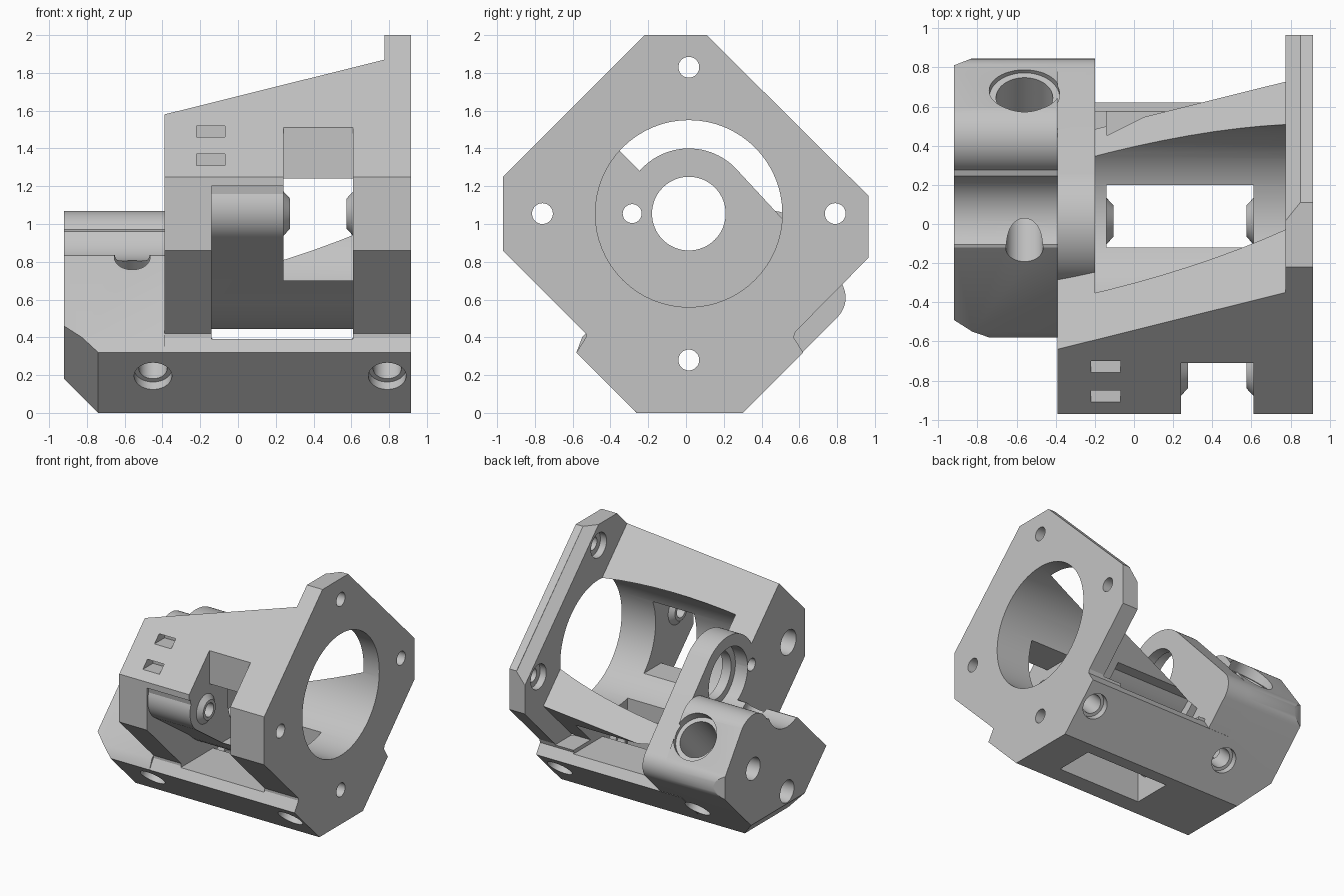
import bpy, bmesh, math
from mathutils import Vector

cube = bpy.data.objects.get("Cube")
if cube:
    bpy.data.objects.remove(cube, do_unlink=True)

grey = bpy.data.materials.new("light grey plastic")
grey.use_nodes = True
grey.diffuse_color = (0.55, 0.55, 0.55, 1)
grey.node_tree.nodes["Principled BSDF"].inputs["Base Color"].default_value = (0.55, 0.55, 0.55, 1)

CY, CZ = 0.015, 1.055      # motor axis
PITCH = 0.775              # screw distance from the axis


def finish(name, bm):
    bmesh.ops.recalc_face_normals(bm, faces=bm.faces)
    mesh = bpy.data.meshes.new(name)
    bm.to_mesh(mesh)
    bm.free()
    ob = bpy.data.objects.new(name, mesh)
    bpy.context.collection.objects.link(ob)
    mesh.materials.append(grey)
    return ob


def extrude(name, points, vector):
    bm = bmesh.new()
    face = bm.faces.new([bm.verts.new(p) for p in points])
    new = bmesh.ops.extrude_face_region(bm, geom=[face])["geom"]
    bmesh.ops.translate(bm, vec=vector, verts=[v for v in new if isinstance(v, bmesh.types.BMVert)])
    return finish(name, bm)


def along_x(name, x0, x1, profile):
    return extrude(name, [(x0, y, z) for y, z in profile], (x1 - x0, 0, 0))


def box(name, x0, x1, y0, y1, z0, z1):
    return along_x(name, x0, x1, [(y0, z0), (y1, z0), (y1, z1), (y0, z1)])


def slope(name, profile):
    """Prism from (x, y+z) points, running along the upper front diagonal."""
    return extrude(name, [(x, c / 2 + 1.5, c / 2 - 1.5) for x, c in profile], (0, -4, 4))


def rod(name, start, direction, length, r1, r2=None):
    d = Vector(direction).normalized()
    mat = Vector((0, 0, 1)).rotation_difference(d).to_matrix().to_4x4()
    mat.translation = Vector(start) + d * length / 2
    bm = bmesh.new()
    bmesh.ops.create_cone(bm, cap_ends=True, segments=64, radius1=r1,
                          radius2=r1 if r2 is None else r2, depth=length, matrix=mat)
    return finish(name, bm)


def x_rod(name, x0, x1, y, z, r1, r2=None):
    return rod(name, (x0, y, z), (1 if x1 > x0 else -1, 0, 0), abs(x1 - x0), r1, r2)


def combine(target, other, operation):
    mod = target.modifiers.new("join", "BOOLEAN")
    mod.operation, mod.object, mod.solver = operation, other, "EXACT"
    bpy.context.view_layer.objects.active = target
    bpy.ops.object.modifier_apply(modifier=mod.name)
    bpy.data.objects.remove(other, do_unlink=True)


def cut(*cutters):
    for c in cutters:
        combine(body, c, "DIFFERENCE")


def add(*parts):
    for p in parts:
        combine(body, p, "UNION")


def arc(y, z, r, a0, a1, n):
    angles = [math.radians(a0 + (a1 - a0) * i / n) for i in range(n + 1)]
    return [(y + r * math.cos(a), z + r * math.sin(a)) for a in angles]


# Motor bracket: long octagonal prism
body = along_x("extruder_body", -0.39, 0.915, [
    (-0.26, 0), (0.30, 0), (0.62, 0.32), (0.57, 0.40), (0.58, 0.43), (0.965, 0.82),
    (0.965, 1.15), (0.11, 2), (-0.22, 2), (-0.97, 1.25), (-0.97, 0.86),
    (-0.53, 0.42), (-0.53, 0.40), (-0.58, 0.32)])

# Sloping cut leaves the end plate and two side walls; bevel on the plate
cut(slope("slope_cutter", [(-0.5, 0.885), (0.775, 1.52), (0.775, 4), (-0.5, 4)]),
    slope("bevel_cutter", [(0.6, 1.8), (0.85, 2.11), (0.85, 4), (0.6, 4)]),
    along_x("rear_wall_cutter", -0.2, 0.775, [(0.355, 0.42), (1.5, 0.42), (1.5, 1.565)]),
    x_rod("motor_bore", -0.2, 1.2, CY, CZ, 0.495))

# Recess around the tube wall
tube = arc(CY, CZ, 0.625, 225, 315, 16)
boss_curve = arc(-0.76, 1.09, 0.2, 160, 235, 12)
cut(along_x("recess_cutter", -0.14, 0.61,
            [(-1.2, 1.24), (-0.955, 1.2)] + boss_curve + tube + [(1.2, 0.61), (1.2, 0.39), (-1.2, 0.39)]),
    box("front_notch", 0.24, 0.61, -1.2, -0.71, 0.3, 1.7),
    box("front_window", 0.24, 0.61, -1.2, -0.2, 0.7, 1.24),
    box("bottom_window", -0.14, 0.61, -0.12, 0.20, -0.2, 0.75))

# Round tongue that carries the bearing
add(along_x("bearing_tongue", -0.39, -0.2,
            arc(CY, CZ, 0.345, 180, 45, 32) + arc(0.70, 0.61, 0.145, 45, -45, 12)
            + [(0.30, 0), (-0.26, 0), (-0.33, 0.5)]))

# Filament block with a rounded crest
block = along_x("filament_block", -0.92, -0.39,
                [(-0.26, 0), (0.30, 0)] + arc(0.70, 0.61, 0.145, -45, 45, 12)
                + arc(0.45, 0.87, 0.2, 45, 150, 16)
                + [(-0.12, 0.83), (-0.55, 0.40), (-0.58, 0.32)])
add(block)
cut(slope("front_chamfer", [(-1, 0.07), (-0.74, -0.26), (-0.74, -2), (-1, -2)]),
    extrude("bottom_chamfer", [(-1, -1, 0.26), (-0.74, -1, 0), (-1, -1, -0.1)], (0, 2, 0)),
    extrude("rear_chamfer", [(-1, 0.78, -1), (-0.82, 0.85, -1), (-1, 0.95, -1)], (0, 0, 3)),
    x_rod("bearing_seat", -1, -0.28, CY, CZ, 0.25),
    x_rod("shaft_hole", -0.5, 0, CY, CZ, 0.195))

# Raised screw bosses
for y, z, x0 in ((CY - PITCH, CZ, 0.24), (CY, CZ - PITCH, -0.14)):
    add(x_rod("screw_boss", x0 - 0.02, x0 + 0.035, y, z, 0.14, 0.08),
        x_rod("screw_boss", 0.63, 0.575, y, z, 0.14, 0.08))

# Screw holes parallel to the motor axis
for y, z in ((CY - PITCH, CZ), (CY + PITCH, CZ), (CY, CZ - PITCH), (CY, CZ + PITCH)):
    x0 = 0.7 if y + z > 1.5 else -1.2
    cut(x_rod("screw_hole", x0, 1.2, y, z, 0.055))
    if x0 > 0:
        cut(x_rod("screw_head_seat", 0.7, 0.83, y, z, 0.1))
cut(x_rod("front_head_seat", -0.5, -0.2, CY - PITCH, CZ, 0.1),
    x_rod("pivot_hole", -0.5, 0, -0.285, CZ, 0.05),
    x_rod("bottom_head_seat", -1, -0.5, CY, CZ - PITCH, 0.09),
    x_rod("block_hole", -1, -0.6, 0.45, 0.63, 0.09))

# Diagonal holes: filament port, cross hole and mounting holes
cut(rod("filament_port", (-0.56, 0.9, 1.1), (0, -1, -1), 1.0, 0.145),
    rod("port_rim", (-0.56, 0.9, 1.1), (0, -1, -1), 0.36, 0.18),
    rod("cross_hole", (-0.56, -0.35, 1.05), (0, 1, -1), 0.8, 0.095))
for x in (-0.45, 0.79):
    for y, side in ((-0.45, 1), (0.49, -1)):
        cut(rod("mount_hole", (x, y - side * 0.1, 0.1), (0, side, 1), 0.45, 0.075),
            rod("mount_rim", (x, y - side * 0.1, 0.1), (0, side, 1), 0.19, 0.1))

# Cable tie slots in the front wall
for y, z in ((-0.73, 1.49), (-0.88, 1.34)):
    cut(box("tie_slot", -0.22, -0.07, y - 0.12, y + 0.1, z - 0.03, z + 0.03))

bpy.ops.object.select_all(action="DESELECT")
body.select_set(True)
bpy.context.view_layer.objects.active = body
bpy.ops.object.shade_smooth_by_angle(angle=math.radians(25))
